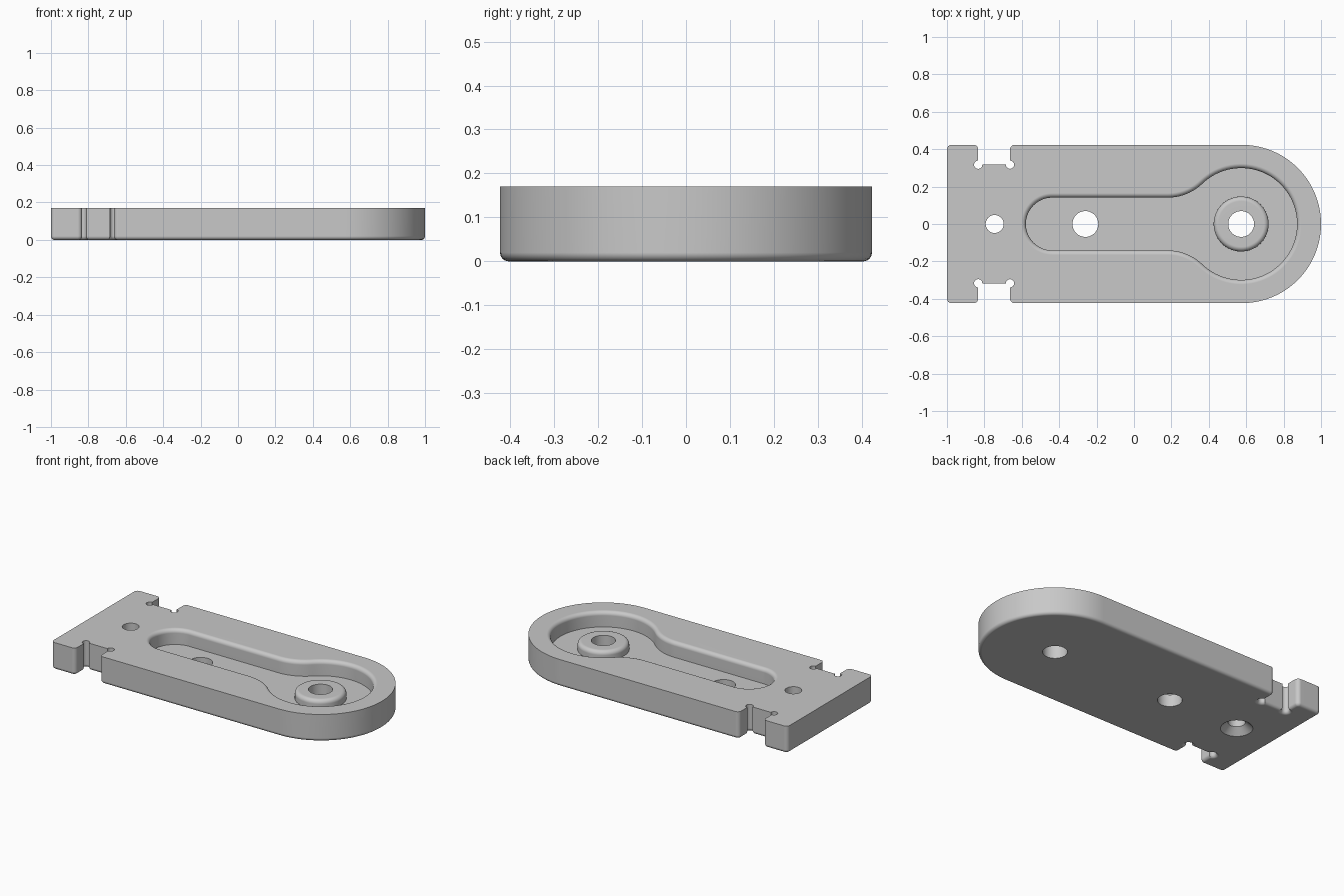
import bpy
import bmesh
from math import cos, sin, asin, radians, atan2, degrees
from mathutils import Vector

if "Cube" in bpy.data.objects:
    bpy.data.objects.remove(bpy.data.objects["Cube"])

TOP, FLOOR, BOSS_TOP = 0.17, 0.075, 0.13
HALF, FILLET = 0.423, 0.02
HOLE_R, BOSS_X = 0.069, 0.573

grey = bpy.data.materials.new("plain_grey")
grey.use_nodes = True
colour = (0.58, 0.58, 0.58, 1)
grey.diffuse_color = colour
grey.node_tree.nodes["Principled BSDF"].inputs["Base Color"].default_value = colour


def arc(x, y, r, start, end, n=8):
    return [Vector((x + r * cos(radians(start + (end - start) * i / n)),
                    y + r * sin(radians(start + (end - start) * i / n)))) for i in range(n + 1)]


def circle(x, r):
    return arc(x, 0, r, 0, 360, 64)[:-1]


def mirrored(half):
    """Close an upper half outline with its reflection, dropping doubled points."""
    pts = half + [Vector((p.x, -p.y)) for p in reversed(half)]
    return [p for i, p in enumerate(pts) if (p - pts[i - 1]).length > 1e-5]


def plate_outline(d):
    """Round end, side notches with relieved corners, square end; inset by d."""
    near, far, notch_y, relief, corner = -0.663, -0.833, 0.317, 0.022, 0.024
    edge, r = HALF - corner, relief + d
    trim = degrees(asin(d / r))
    return mirrored(
        arc(1 - HALF, 0, HALF - d, 0, 90, 32)
        + arc(near + corner, edge, corner - d, 90, 180)
        + arc(near, notch_y, r, 90 - trim, trim - 180, 18)
        + arc(far, notch_y, r, -trim, trim - 270, 18)
        + arc(far - corner, edge, corner - d, 0, 90)
        + arc(corner - 1, edge, corner - d, 90, 180))


def pocket_outline(d):
    """Keyhole shape, inset by d."""
    big, small, bend_x, tail_x = 0.323, 0.165, 0.18, -0.437
    gap = BOSS_X - bend_x
    bend = (gap ** 2 + small ** 2 - big ** 2) / (2 * (big - small))
    turn = degrees(atan2(small + bend, -gap))
    return mirrored(
        arc(BOSS_X, 0, big - d, 0, turn, 32)
        + arc(bend_x, small + bend, bend + d, turn - 180, -90, 12)
        + arc(tail_x, 0, small - d, 90, 180, 20))


def loft(name, layers, caps=True):
    """Skin a stack of (outline, z) layers."""
    bm = bmesh.new()
    rings = [[bm.verts.new((p.x, p.y, z)) for p in pts] for pts, z in layers]
    for low, high in zip(rings, rings[1:]):
        for i in range(len(low)):
            bm.faces.new((low[i - 1], low[i], high[i], high[i - 1]))
    if caps:
        bm.faces.new(rings[0][::-1])
        bm.faces.new(rings[-1])
    mesh = bpy.data.meshes.new(name)
    bm.to_mesh(mesh)
    bm.free()
    mesh.materials.append(grey)
    obj = bpy.data.objects.new(name, mesh)
    bpy.context.collection.objects.link(obj)
    return obj


def activate(obj):
    bpy.ops.object.select_all(action='DESELECT')
    obj.select_set(True)
    bpy.context.view_layer.objects.active = obj


def cut(obj, cutter):
    mod = obj.modifiers.new("cut", 'BOOLEAN')
    mod.operation, mod.solver, mod.object = 'DIFFERENCE', 'EXACT', cutter
    activate(obj)
    bpy.ops.object.modifier_apply(modifier=mod.name)
    bpy.data.objects.remove(cutter)


def finish(obj):
    activate(obj)
    bpy.ops.object.shade_smooth_by_angle(angle=radians(30))
    obj.modifiers.new("flat_faces", 'WEIGHTED_NORMAL').keep_sharp = True


quarter = [radians(15 * i) for i in range(7)]

# Plate with a rounded bottom edge
plate = loft("plate", [(plate_outline(FILLET * (1 - sin(t))), FILLET * (1 - cos(t)))
                       for t in quarter] + [(plate_outline(0), TOP)])

# Pocket with a rounded rim
rim = 0.024
cut(plate, loft("pocket_cutter",
                [(pocket_outline(rim), FLOOR)]
                + [(pocket_outline(rim * cos(t)), TOP - rim + rim * sin(t)) for t in quarter]
                + [(pocket_outline(0), TOP + 0.1)]))

# Through holes, the end one countersunk from below
for x in (BOSS_X, -0.26):
    cut(plate, loft("hole_cutter", [(circle(x, HOLE_R), -0.1), (circle(x, HOLE_R), 0.3)]))
end_x, end_r, sink_r = -0.745, 0.048, 0.09
cut(plate, loft("countersink_cutter", [
    (circle(end_x, sink_r), -0.1), (circle(end_x, sink_r), 0),
    (circle(end_x, end_r), 0.038), (circle(end_x, end_r), 0.3)]))
finish(plate)

# Raised ring around the large hole, with a rounded outer rim
boss_r, soft = 0.147, 0.025
boss = loft("boss",
            [(circle(BOSS_X, boss_r), FLOOR)]
            + [(circle(BOSS_X, boss_r - soft + soft * cos(t)), BOSS_TOP - soft + soft * sin(t))
               for t in quarter]
            + [(circle(BOSS_X, HOLE_R), BOSS_TOP), (circle(BOSS_X, HOLE_R), FLOOR)], caps=False)
finish(boss)
